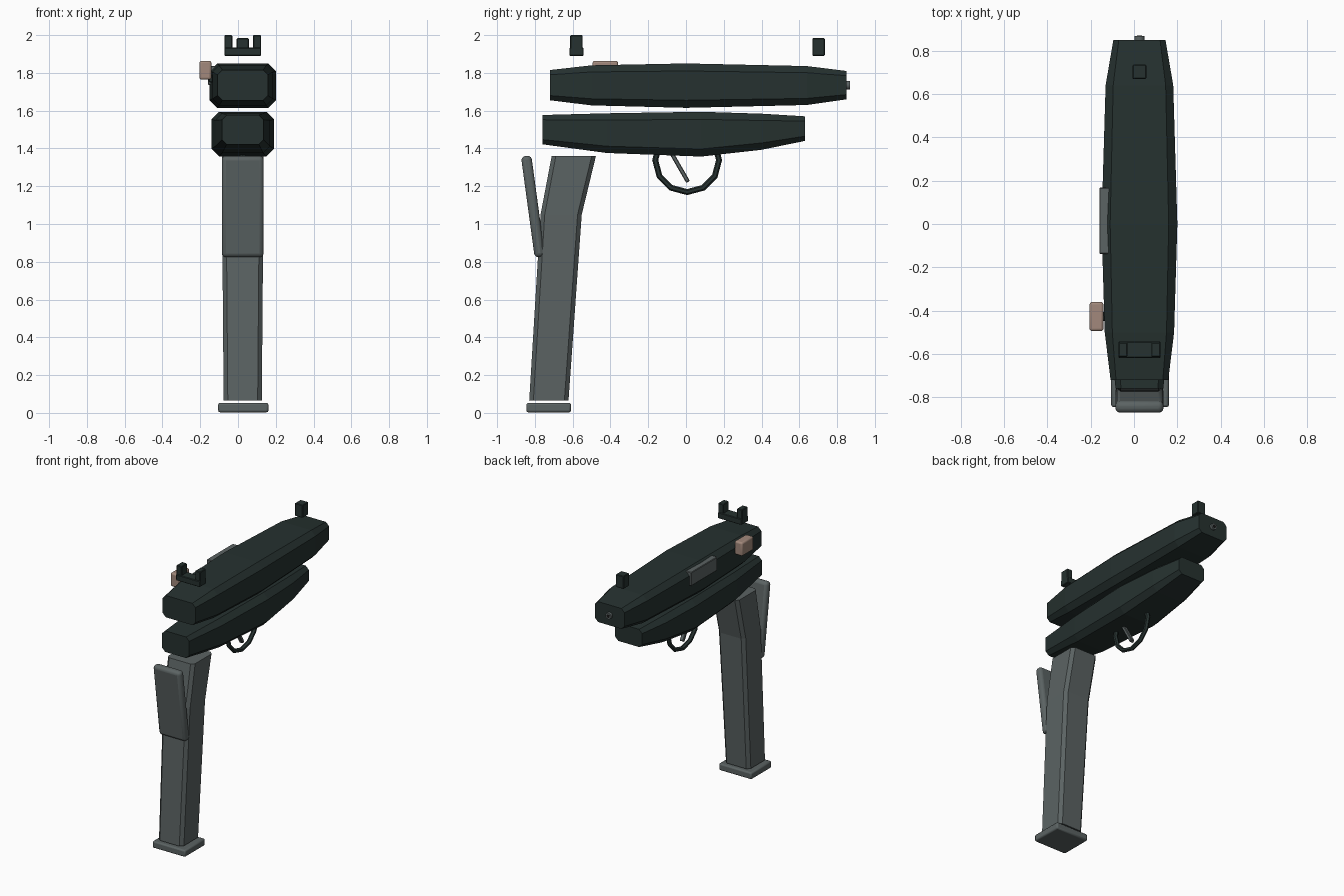
import bpy, bmesh, math

if "Cube" in bpy.data.objects:
    bpy.data.objects.remove(bpy.data.objects["Cube"])

CX = 0.025  # centre line of the body


def material(name, rgb):
    m = bpy.data.materials.new(name)
    m.diffuse_color = (*rgb, 1)
    m.use_nodes = True
    m.node_tree.nodes["Principled BSDF"].inputs["Base Color"].default_value = m.diffuse_color
    return m


DARK = material("dark green black", (0.019, 0.031, 0.029))
GREY = material("gunmetal grey", (0.105, 0.125, 0.125))
TAN = material("dusty tan", (0.36, 0.25, 0.20))
BLACK = material("bore black", (0.008, 0.008, 0.008))


def finish(ob, name, mat, smooth=False):
    ob.name = name
    ob.data.materials.append(mat)
    if smooth:
        bpy.context.view_layer.objects.active = ob
        ob.select_set(True)
        bpy.ops.object.shade_smooth_by_angle(angle=math.radians(35))
        ob.select_set(False)
    return ob


def loft(name, mat, axis, sections):
    """Chamfered rectangles (position, half width, low, high, chamfer) joined along y or z."""
    bm = bmesh.new()
    rings = []
    for pos, w, lo, hi, c in sections:
        outline = [(-w, lo + c), (-w + c, lo), (w - c, lo), (w, lo + c),
                   (w, hi - c), (w - c, hi), (-w + c, hi), (-w, hi - c)]
        rings.append([bm.verts.new((CX + a, pos, b) if axis == 'y' else (CX + a, b, pos))
                      for a, b in outline])
    for r, s in zip(rings, rings[1:]):
        for i in range(8):
            j = (i + 1) % 8
            bm.faces.new((r[i], r[j], s[j], s[i]))
    bm.faces.new(rings[0])
    bm.faces.new(rings[-1])
    bmesh.ops.recalc_face_normals(bm, faces=bm.faces)
    me = bpy.data.meshes.new(name)
    bm.to_mesh(me)
    bm.free()
    ob = bpy.data.objects.new(name, me)
    bpy.context.collection.objects.link(ob)
    return finish(ob, name, mat)


def box(name, mat, centre, size, bevel=0.006, segments=1, tilt=0):
    bpy.ops.mesh.primitive_cube_add(size=1, location=centre, rotation=(tilt, 0, 0))
    ob = bpy.context.object
    ob.scale = size
    bpy.ops.object.transform_apply(location=False, rotation=False, scale=True)
    mod = ob.modifiers.new("bevel", 'BEVEL')
    mod.width, mod.segments = bevel, segments
    return finish(ob, name, mat, segments > 1)


def rod(name, mat, radius, y0, y1, z):
    bpy.ops.mesh.primitive_cylinder_add(vertices=16, radius=radius, depth=y1 - y0,
                                        location=(CX, (y0 + y1) / 2, z),
                                        rotation=(math.pi / 2, 0, 0))
    return finish(bpy.context.object, name, mat, True)


# Upper and lower body shells
loft("upper_receiver", DARK, 'y', [
    (-0.72, 0.133, 1.655, 1.815, 0.025), (-0.50, 0.160, 1.628, 1.840, 0.035),
    (0.00, 0.175, 1.615, 1.850, 0.040), (0.64, 0.156, 1.630, 1.836, 0.035),
    (0.85, 0.120, 1.660, 1.810, 0.025)])
loft("lower_receiver", DARK, 'y', [
    (-0.76, 0.110, 1.422, 1.577, 0.025), (-0.42, 0.145, 1.376, 1.586, 0.036),
    (0.08, 0.165, 1.357, 1.594, 0.040), (0.40, 0.145, 1.393, 1.584, 0.036),
    (0.63, 0.110, 1.440, 1.570, 0.025)])

# Grip magazine, base plate and grip safety
loft("magazine", GREY, 'z', [
    (0.065, 0.101, -0.830, -0.622, 0.022), (1.05, 0.109, -0.770, -0.552, 0.022),
    (1.36, 0.109, -0.711, -0.477, 0.022)])
box("magazine_base", GREY, (CX + 0.003, -0.727, 0.028), (0.266, 0.236, 0.05), 0.01, 2)
box("grip_safety", GREY, (CX, -0.81, 1.093), (0.222, 0.055, 0.54), 0.022, 3, 0.135)

# Trigger and its guard
bpy.ops.mesh.primitive_torus_add(major_segments=12, minor_segments=6, major_radius=0.169,
                                 minor_radius=0.016, location=(CX, 0.006, 1.338),
                                 rotation=(0, math.pi / 2, 0))
finish(bpy.context.object, "trigger_guard", DARK)
box("trigger", GREY, (CX, -0.034, 1.301), (0.03, 0.022, 0.18), 0.004, 1, 0.52)

# Sights
box("rear_sight_base", DARK, (CX, -0.58, 1.912), (0.194, 0.076, 0.044), 0.004)
for side in (-1, 1):
    box("rear_sight_post", DARK, (CX + side * 0.076, -0.58, 1.958), (0.042, 0.066, 0.084), 0.004)
box("front_sight", DARK, (CX, 0.702, 1.937), (0.064, 0.066, 0.094), 0.004)

# Side details
box("charging_handle", TAN, (-0.173, -0.427, 1.814), (0.064, 0.135, 0.10), 0.012, 3)
box("handle_stem", DARK, (-0.13, -0.427, 1.77), (0.05, 0.04, 0.04), 0.004)
box("ejection_cover", GREY, (-0.135, 0.015, 1.787), (0.05, 0.305, 0.10), 0.004)

# Muzzle with bore
rod("muzzle", GREY, 0.023, 0.80, 0.867, 1.735)
rod("bore", BLACK, 0.012, 0.82, 0.869, 1.735)
